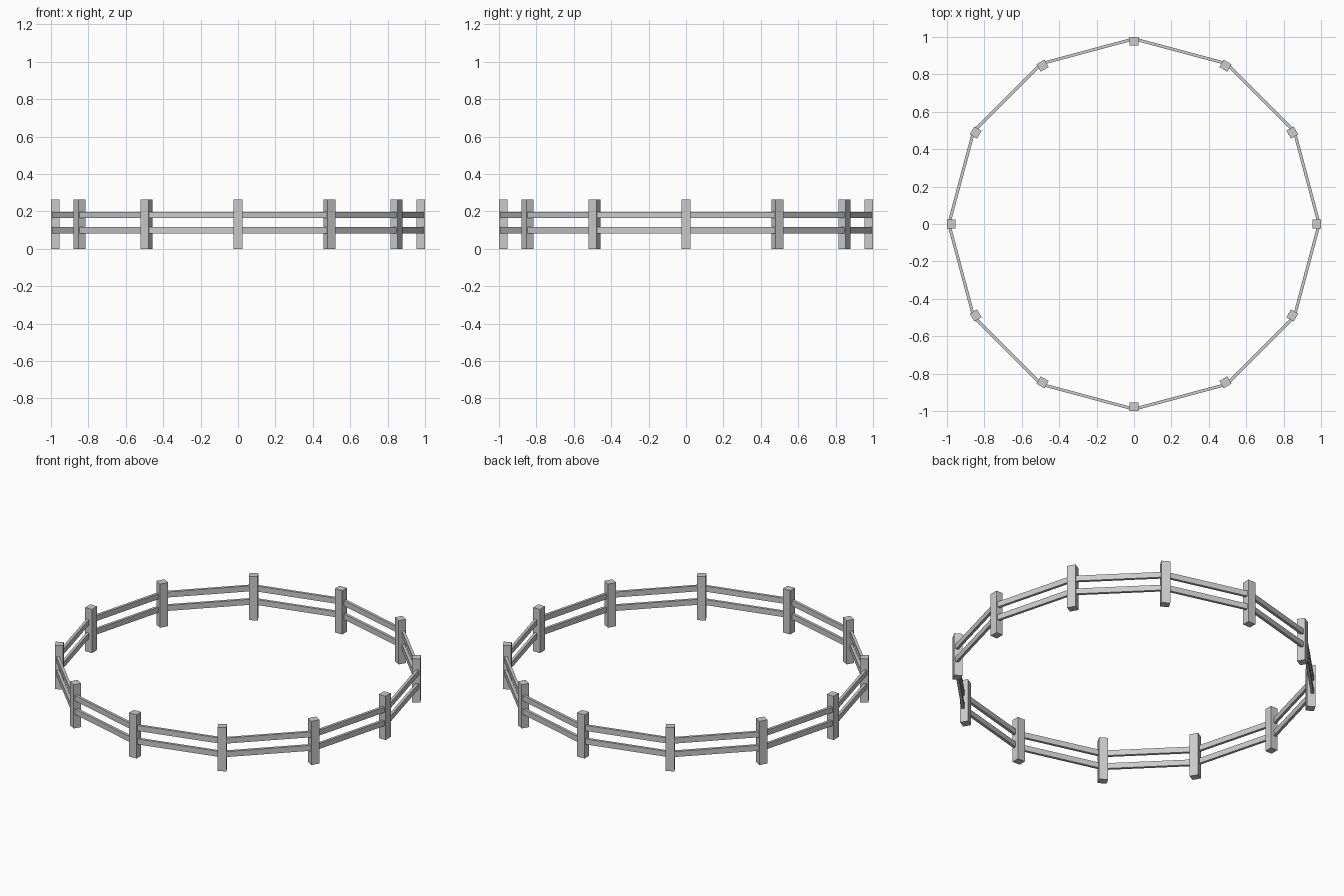
import bpy
from math import pi, cos, sin

if "Cube" in bpy.data.objects:
    bpy.data.objects.remove(bpy.data.objects["Cube"])

COUNT = 12
STEP = 2 * pi / COUNT


def box(name, size, loc, rot_z):
    bpy.ops.mesh.primitive_cube_add(size=1, location=loc, rotation=(0, 0, rot_z))
    ob = bpy.context.object
    ob.name = name
    ob.scale = size
    bpy.ops.object.transform_apply(location=False, rotation=False, scale=True)
    return ob


POST_R, POST_H = 0.9775, 0.263
RAIL_R = 0.99               # corner radius of the rail ring
APOTHEM = RAIL_R * cos(STEP / 2)
RAIL_LEN = 2 * RAIL_R * sin(STEP / 2)

for i in range(COUNT):
    # upright post facing outward
    a = i * STEP
    box(f"post_{i + 1}", (0.045, 0.049, POST_H),
        (POST_R * cos(a), POST_R * sin(a), POST_H / 2), a)
    # two rails spanning to the next post
    b = a + STEP / 2
    for label, z in (("lower", 0.099), ("upper", 0.180)):
        box(f"{label}_rail_{i + 1}", (0.016, RAIL_LEN, 0.033),
            (APOTHEM * cos(b), APOTHEM * sin(b), z), b)
